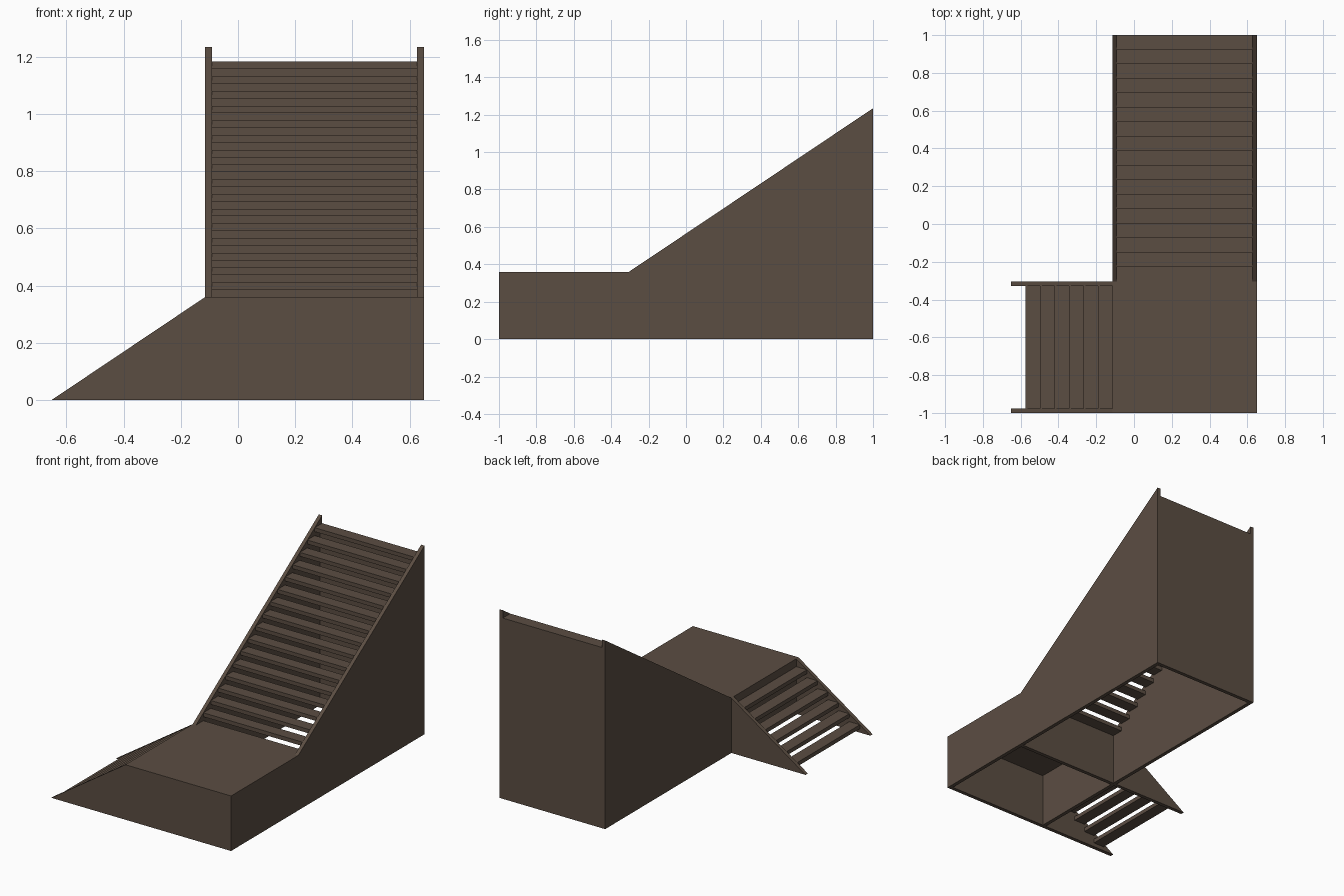
import bpy
import bmesh
from mathutils import Vector

cube = bpy.data.objects.get("Cube")
if cube:
    bpy.data.objects.remove(cube, do_unlink=True)

wood = bpy.data.materials.new("dark_brown_wood")
wood.use_nodes = True
COLOUR = (0.105, 0.075, 0.055, 1)
wood.diffuse_color = COLOUR
wood.node_tree.nodes["Principled BSDF"].inputs["Base Color"].default_value = COLOUR

# Overall layout
LEFT, RIGHT, FOOT = 0.65, -0.115, -0.652
FRONT, BEND, BACK = -1.0, -0.305, 1.0
DECK = 0.36                      # landing height
WALL = 0.024                     # board thickness
RUN = (BACK - BEND) / 17         # tread depth
RISE = DECK / 7                  # step height
THICK = RISE / 2                 # tread thickness
TOP = DECK + 17 * RISE


def prism(name, outline, push):
    """Extrude a flat outline along a vector into a solid board."""
    bm = bmesh.new()
    face = bm.faces.new([bm.verts.new(p) for p in outline])
    moved = bmesh.ops.extrude_face_region(bm, geom=[face])["geom"]
    verts = [g for g in moved if isinstance(g, bmesh.types.BMVert)]
    bmesh.ops.translate(bm, verts=verts, vec=Vector(push))
    bmesh.ops.recalc_face_normals(bm, faces=bm.faces)
    mesh = bpy.data.meshes.new(name)
    bm.to_mesh(mesh)
    bm.free()
    mesh.materials.append(wood)
    obj = bpy.data.objects.new(name, mesh)
    bpy.context.collection.objects.link(obj)
    return obj


def box(name, x0, x1, y0, y1, z0, z1):
    return prism(name, [(x0, y0, z0), (x1, y0, z0), (x1, y1, z0), (x0, y1, z0)],
                 (0, 0, z1 - z0))


# Side walls: level along the landing, then rising with the upper flight
profile = [(FRONT, 0), (BACK, 0), (BACK, TOP), (BEND, DECK), (FRONT, DECK)]
for name, x in (("right_side_wall", RIGHT), ("left_side_wall", LEFT - WALL)):
    prism(name, [(x, y, z) for y, z in profile], (WALL, 0, 0))

inner_r, inner_l = RIGHT + WALL, LEFT - WALL

# Landing: front wall, partition and deck
box("front_wall", inner_r, inner_l, FRONT, FRONT + WALL, 0, DECK)
box("partition_wall", inner_r, inner_l, BEND - WALL, BEND, 0, DECK)
box("landing_deck", inner_r, inner_l, FRONT + WALL, BEND - WALL, DECK - 0.012, DECK)

# Back wall under the top tread
box("back_wall", inner_r, inner_l, BACK - WALL, BACK, 0, TOP - RISE - THICK)

# Upper flight treads, the first one level with the landing
for i in range(17):
    y, z = BEND + i * RUN, DECK + i * RISE
    box("upper_tread", inner_r, inner_l, y, y + RUN, z - THICK, z)

# Lower flight: two triangular stringers and open treads
for name, y in (("front_stringer", FRONT), ("rear_stringer", BEND - WALL)):
    prism(name, [(FOOT, y, 0), (RIGHT, y, 0), (RIGHT, y, DECK)], (0, WALL, 0))
for i in range(1, 7):
    x, z = RIGHT - (7 - i) * RUN, i * RISE
    box("lower_tread", x, x + RUN, FRONT + WALL, BEND - WALL, z - THICK, z)
